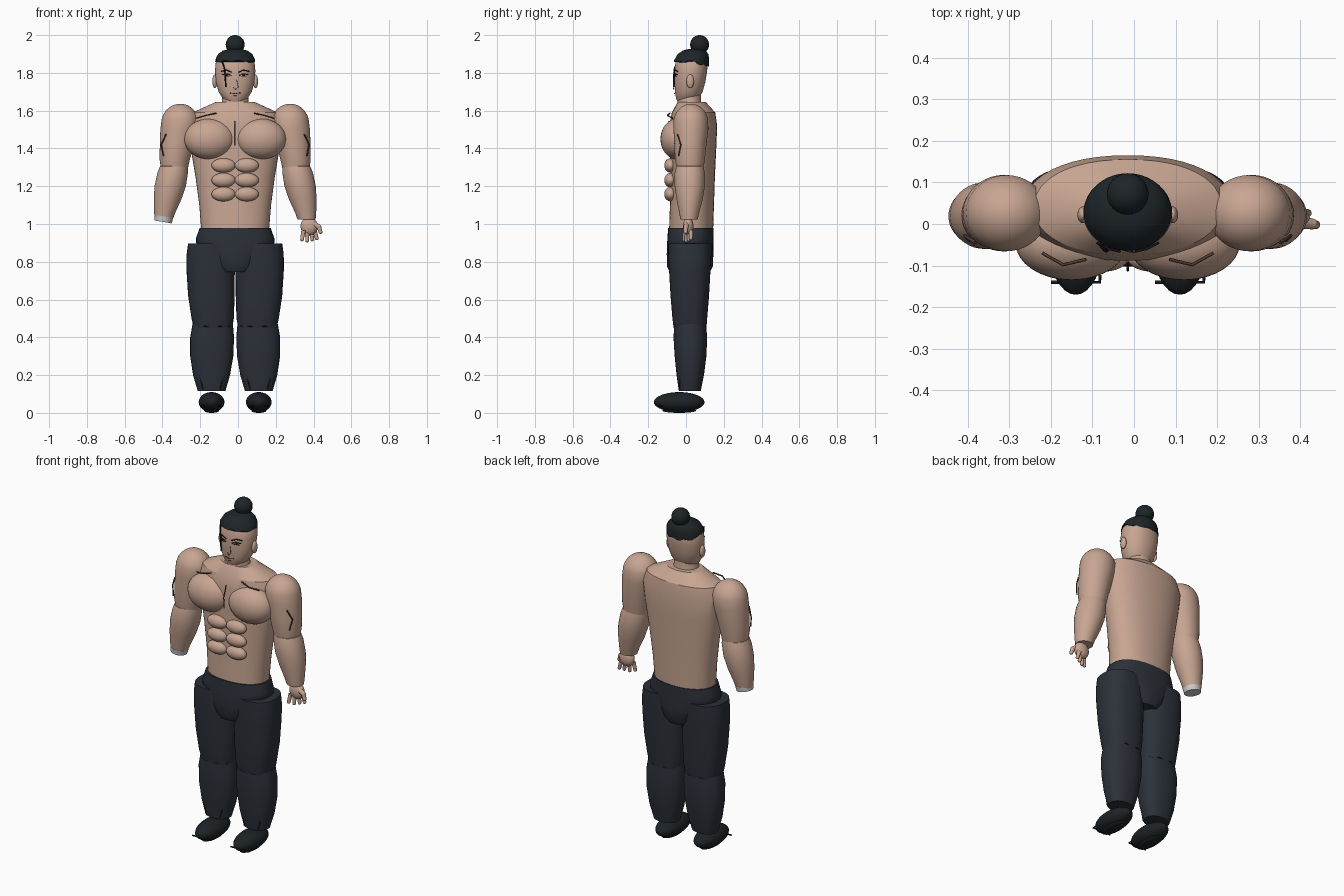
import bpy, bmesh, math
from mathutils import Vector, Matrix

X0 = -0.015  # body axis (one hand reaches further out)

def mat(name, rgb):
    m = bpy.data.materials.new(name)
    m.diffuse_color = (*rgb, 1)
    return m

SKIN = mat("skin", (0.58, 0.38, 0.29))
CLOTH = mat("dark_cloth", (0.025, 0.03, 0.04))
HAIR = mat("black_hair", (0.013, 0.018, 0.021))
SHOE = mat("shoe_black", (0.012, 0.016, 0.019))
INK = mat("ink", (0.012, 0.01, 0.01))
CREASE = mat("skin_crease", (0.09, 0.045, 0.03))

def finish(name, bm, material, angle=35):
    bmesh.ops.recalc_face_normals(bm, faces=bm.faces)
    me = bpy.data.meshes.new(name)
    bm.to_mesh(me)
    bm.free()
    for p in me.polygons:
        p.use_smooth = True
    me.set_sharp_from_angle(angle=math.radians(angle))
    if material:
        me.materials.append(material)
    ob = bpy.data.objects.new(name, me)
    bpy.context.collection.objects.link(ob)
    return ob

def loft(name, rings, material, n=40, e=2.0, wave=None, angle=35):
    """Stack of (z, cx, rx, y_front, y_back) superellipse rings, capped."""
    bm = bmesh.new()
    loops = []
    for i, (z, cx, rx, y0, y1) in enumerate(rings):
        row = []
        for k in range(n):
            a = 2 * math.pi * k / n
            c, s = math.cos(a), math.sin(a)
            px = math.copysign(abs(c) ** (2 / e), c) * rx
            py = math.copysign(abs(s) ** (2 / e), s) * (y1 - y0) / 2
            dz = wave(a) if wave and i == 0 else 0
            row.append(bm.verts.new((X0 + cx + px, (y0 + y1) / 2 + py, z + dz)))
        loops.append(row)
    for a, b in zip(loops, loops[1:]):
        for k in range(n):
            bm.faces.new((a[k], a[(k + 1) % n], b[(k + 1) % n], b[k]))
    bm.faces.new(loops[0])
    bm.faces.new(loops[-1])
    return finish(name, bm, material, angle)

def ball(name, c, r, material, rot=None):
    bm = bmesh.new()
    m = Matrix.Translation((X0 + c[0], c[1], c[2])) @ (rot or Matrix()) @ Matrix.Diagonal((*r, 1))
    bmesh.ops.create_uvsphere(bm, u_segments=32, v_segments=20, radius=1, matrix=m)
    return finish(name, bm, material)

def rod(name, a, b, r0, r1, material, seg=16):
    a, b = Vector(a), Vector(b)
    rot = (b - a).to_track_quat('Z', 'Y').to_matrix().to_4x4()
    bm = bmesh.new()
    bmesh.ops.create_cone(bm, cap_ends=True, segments=seg, radius1=r0, radius2=r1, depth=(b - a).length,
                          matrix=Matrix.Translation((a + b) / 2 + Vector((X0, 0, 0))) @ rot)
    return finish(name, bm, material)

def stroke(name, pts, r, material):
    cu = bpy.data.curves.new(name, 'CURVE')
    cu.dimensions = '3D'
    cu.bevel_depth = r
    cu.bevel_resolution = 1
    cu.use_fill_caps = True
    sp = cu.splines.new('POLY')
    sp.points.add(len(pts) - 1)
    for p, q in zip(sp.points, pts):
        p.co = (X0 + q[0], q[1], q[2], 1)
    cu.materials.append(material)
    bpy.context.collection.objects.link(bpy.data.objects.new(name, cu))

# torso, neck and head
loft("torso", [(0.95, 0, .178, -.09, .143), (1.1, 0, .19, -.085, .148), (1.25, 0, .21, -.083, .153),
               (1.4, 0, .235, -.085, .16), (1.52, 0, .25, -.088, .165), (1.59, 0, .225, -.075, .155),
               (1.645, 0, .105, -.045, .105)], SKIN, 48, 2.2, angle=20)
loft("neck", [(1.6, 0, .085, -.055, .09), (1.65, 0, .07, -.045, .08), (1.74, 0, .07, -.045, .08)], SKIN)
loft("head", [(1.648, 0, .045, -.045, .05), (1.665, 0, .066, -.053, .068), (1.70, 0, .088, -.058, .088),
              (1.75, 0, .102, -.061, .102), (1.81, 0, .107, -.061, .112), (1.86, 0, .102, -.055, .115),
              (1.895, 0, .08, -.035, .10), (1.91, 0, .04, 0, .07)], SKIN, 40, 2.1)

# hair cap with jagged hairline, and bun
loft("hair_cap", [(1.85, 0, .106, -.064, .121), (1.878, 0, .102, -.056, .122), (1.90, 0, .09, -.044, .118),
                  (1.918, 0, .065, -.016, .105), (1.926, 0, .03, .01, .08)], HAIR, 40,
     wave=lambda a: .012 * (1 if abs(math.cos(a)) > .9 else 0) - .014 * math.sin(a) + .005 * math.cos(9 * a))
ball("hair_bun", (0, .072, 1.95), (.05, .05, .05), HAIR)

# face drawing
for s in (-1, 1):
    ball("ear", (s * .108, .022, 1.755), (.013, .02, .036), SKIN)
    stroke("eyebrow", [(s * .018, -.066, 1.803), (s * .045, -.06, 1.815), (s * .075, -.045, 1.808)], .003, INK)
    stroke("upper_eyelid", [(s * .02, -.064, 1.786), (s * .042, -.06, 1.796), (s * .07, -.046, 1.79)], .0025, INK)
    stroke("lower_eyelid", [(s * .03, -.062, 1.782), (s * .06, -.052, 1.782)], .0015, INK)
    ball("pupil", (s * .045, -.057, 1.788), (.006, .005, .006), INK)
stroke("nose_line", [(.008, -.064, 1.765), (.016, -.068, 1.725), (.0, -.066, 1.712), (-.01, -.062, 1.722)], .0015, CREASE)
stroke("mouth", [(-.028, -.056, 1.694), (0, -.062, 1.69), (.028, -.056, 1.694)], .002, INK)
stroke("lower_lip", [(-.01, -.059, 1.678), (.01, -.059, 1.678)], .0015, CREASE)
stroke("loose_hair_strand", [(-.07, -.045, 1.865), (-.056, -.062, 1.82), (-.052, -.065, 1.77), (-.05, -.064, 1.725)],
       .004, INK)

# chest and stomach muscles
for s in (-1, 1):
    ball("chest_muscle", (s * .135, -.045, 1.45), (.135, .09, .108), SKIN)
    for z in (1.31, 1.232, 1.158):
        ball("stomach_muscle", (s * .062, -.082, z), (.063, .033, .038), SKIN)
    stroke("collarbone_line", [(s * .205, -.07, 1.56), (s * .155, -.098, 1.575), (s * .10, -.085, 1.587)], .004, CREASE)
stroke("breastbone_line", [(0, -.09, 1.545), (0, -.112, 1.48), (0, -.11, 1.415)], .003, CREASE)

# arms
for s in (-1, 1):
    up = [(1.285, s * .322, .07, -.047, .09), (1.34, s * .32, .08, -.058, .1),
          (1.42, s * .309, .09, -.062, .108), (1.5, s * .297, .099, -.066, .118)]
    for k in range(1, 7):
        c, h = math.cos(k * math.pi / 13), math.sin(k * math.pi / 13)
        up.append((1.53 + .107 * h, s * .291, .101 * c, .026 - .094 * c, .026 + .094 * c))
    loft("upper_arm", up, SKIN)
    loft("forearm", [(1.025, s * .378, .048, -.03, .062), (1.06, s * .373, .056, -.036, .07),
                     (1.13, s * .358, .073, -.05, .088), (1.2, s * .344, .083, -.06, .1),
                     (1.27, s * .331, .081, -.06, .1), (1.305, s * .324, .074, -.052, .093),
                     (1.316, s * .324, .055, -.035, .075)], SKIN)
    stroke("arm_crease", [(s * .366, -.045, 1.475), (s * .392, -.028, 1.42), (s * .38, -.04, 1.36)], .004, CREASE)

# wrist cap on the side without a hand
rod("wrist_cap", (-.377, .016, 1.04), (-.382, .016, 1.011), .05, .046, None, 32)

# single hand
ball("palm", (.392, .012, .988), (.046, .028, .048), SKIN)
for i, x in enumerate((.362, .382, .402, .42)):
    tip = (x + (x - .385) * .35, -.01 + i * .012, .912 + .006 * abs(i - 1))
    base = (x, -.004 + i * .01, .965)
    rod("finger", base, tip, .012, .0095, SKIN)
    ball("fingertip", tip, (.0097,) * 3, SKIN)
rod("thumb_base", (.415, .005, 1.0), (.443, .0, .985), .016, .013, SKIN)
ball("thumb_knuckle", (.443, 0, .985), (.013,) * 3, SKIN)
rod("thumb_end", (.443, 0, .985), (.452, -.002, .958), .013, .01, SKIN)
ball("thumb_tip", (.452, -.002, .958), (.0105,) * 3, SKIN)

# trousers
loft("trouser_hips", [(.745, 0, .085, -.085, .125), (.775, 0, .115, -.1, .142), (.84, 0, .16, -.102, .145),
                      (.90, 0, .207, -.1, .145), (.925, 0, .207, -.098, .145), (.98, 0, .188, -.095, .146)],
     CLOTH, 40, 2.4)
for s in (-1, 1):
    loft("trouser_thigh", [(.455, s * .118, .104, -.065, .108), (.5, s * .119, .112, -.072, .112),
                           (.62, s * .126, .123, -.082, .122), (.76, s * .13, .128, -.09, .13),
                           (.84, s * .13, .127, -.094, .135), (.897, s * .13, .119, -.094, .135)],
         CLOTH, 40, 2.4, wave=lambda a: .008 * math.cos(10 * a))
    loft("trouser_shin", [(.115, s * .125, .073, -.038, .078), (.2, s * .125, .098, -.05, .095),
                          (.3, s * .124, .114, -.06, .108), (.4, s * .122, .116, -.066, .112),
                          (.47, s * .119, .107, -.062, .106), (.485, s * .119, .09, -.05, .09)],
         CLOTH, 40, 2.3)
    for t in (-1, 1):
        stroke("trouser_fold", [(s * .125 + t * .045, -.045, .27), (s * .125 + t * .064, -.032, .2),
                                (s * .125 + t * .046, -.034, .125)], .003, INK)
    # shoes
    ball("shoe", (s * .125, -.036, .057), (.068, .134, .053), SHOE)
    stroke("sole_line", [(s * .125 - .06, -.14, .035), (s * .125 + .058, -.14, .035),
                         (s * .125 + .058, -.122, .035)], .004, INK)
    ball("sole", (s * .125, -.036, .012), (.04, .09, .012), SHOE)
